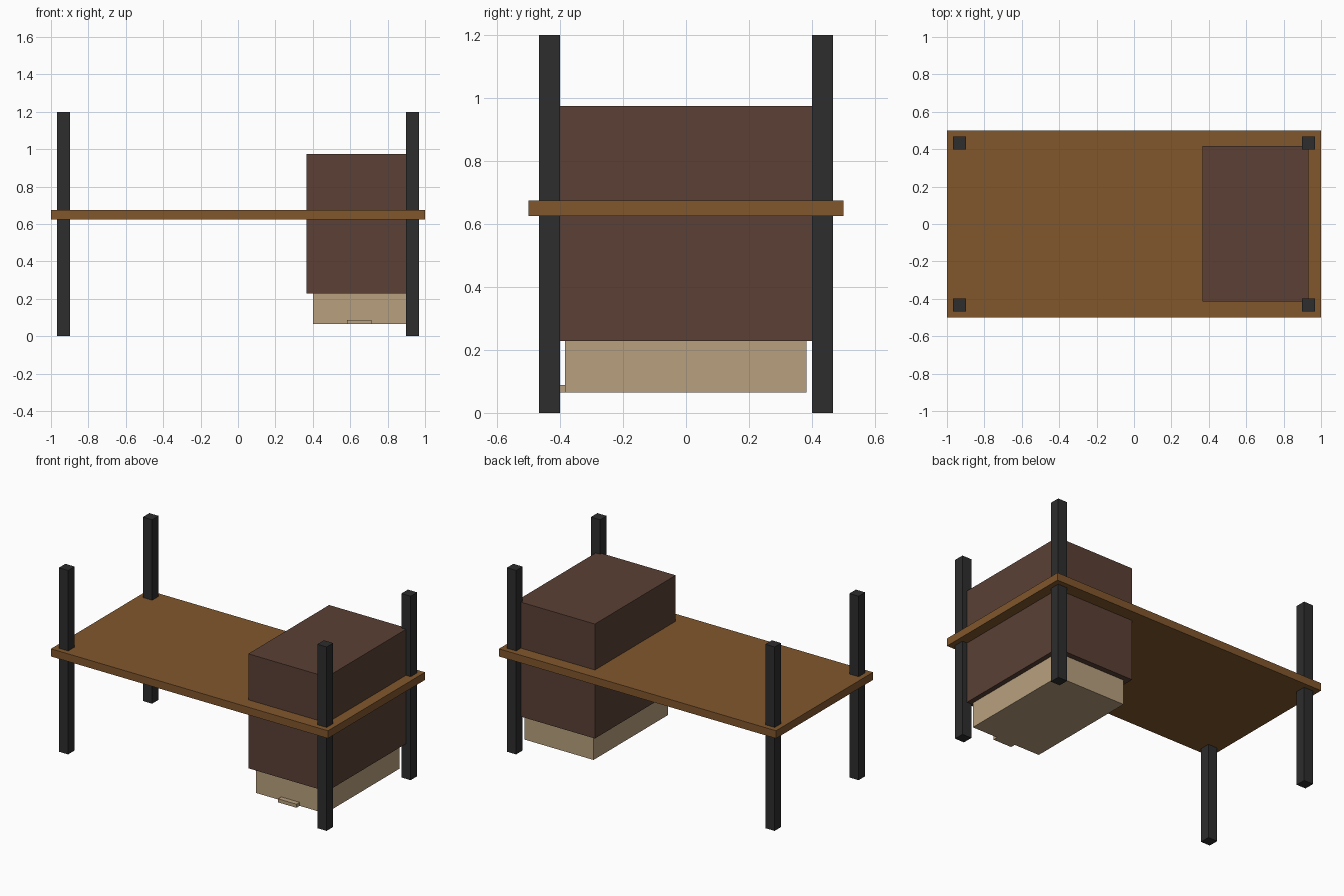
import bpy
import bmesh
from mathutils import Vector

cube = bpy.data.objects.get("Cube")
if cube:
    bpy.data.objects.remove(cube, do_unlink=True)


def material(name, hex_code):
    # Convert an sRGB hex code to a linear flat colour
    srgb = [int(hex_code[i:i + 2], 16) / 255 for i in (0, 2, 4)]
    color = [c / 12.92 if c <= 0.04045 else ((c + 0.055) / 1.055) ** 2.4 for c in srgb] + [1]
    mat = bpy.data.materials.new(name)
    mat.use_nodes = True
    mat.diffuse_color = color
    mat.node_tree.nodes["Principled BSDF"].inputs["Base Color"].default_value = color
    return mat


def box(name, low, high, mat):
    # Box between two opposite corners, with its origin at its centre
    low, high = Vector(low), Vector(high)
    size = high - low
    bm = bmesh.new()
    bmesh.ops.create_cube(bm, size=1)
    bmesh.ops.scale(bm, vec=size, verts=bm.verts)
    mesh = bpy.data.meshes.new(name)
    bm.to_mesh(mesh)
    bm.free()
    mesh.materials.append(mat)
    obj = bpy.data.objects.new(name, mesh)
    obj.location = (low + high) / 2
    bpy.context.collection.objects.link(obj)
    return obj


wood = material("warm wood", "81572D")
dark_wood = material("dark brown wood", "5B4035")
pale_wood = material("pale wood", "B8A07E")
black = material("charcoal", "2D2D2D")

# Table top
box("table_top", (-1, -0.5, 0.625), (1, 0.5, 0.675), wood)

# Four posts passing through the table top
inset, width, height = Vector((0.933, 0.433)), 0.067, 1.2
for side, sx in (("left", 1), ("right", -1)):
    for end, sy in (("front", -1), ("back", 1)):
        x, y = sx * inset.x, sy * inset.y
        h = width / 2
        box(f"{end}_{side}_post", (x - h, y - h, 0), (x + h, y + h, height), black)

# Cabinet set through the table top
box("cabinet", (0.365, -0.415, 0.228), (0.932, 0.418, 0.975), dark_wood)

# Drawer hanging below the cabinet, with its pull
box("drawer", (0.4, -0.385, 0.065), (0.9, 0.382, 0.228), pale_wood)
box("drawer_pull", (0.582, -0.418, 0.065), (0.715, -0.385, 0.088), pale_wood)
